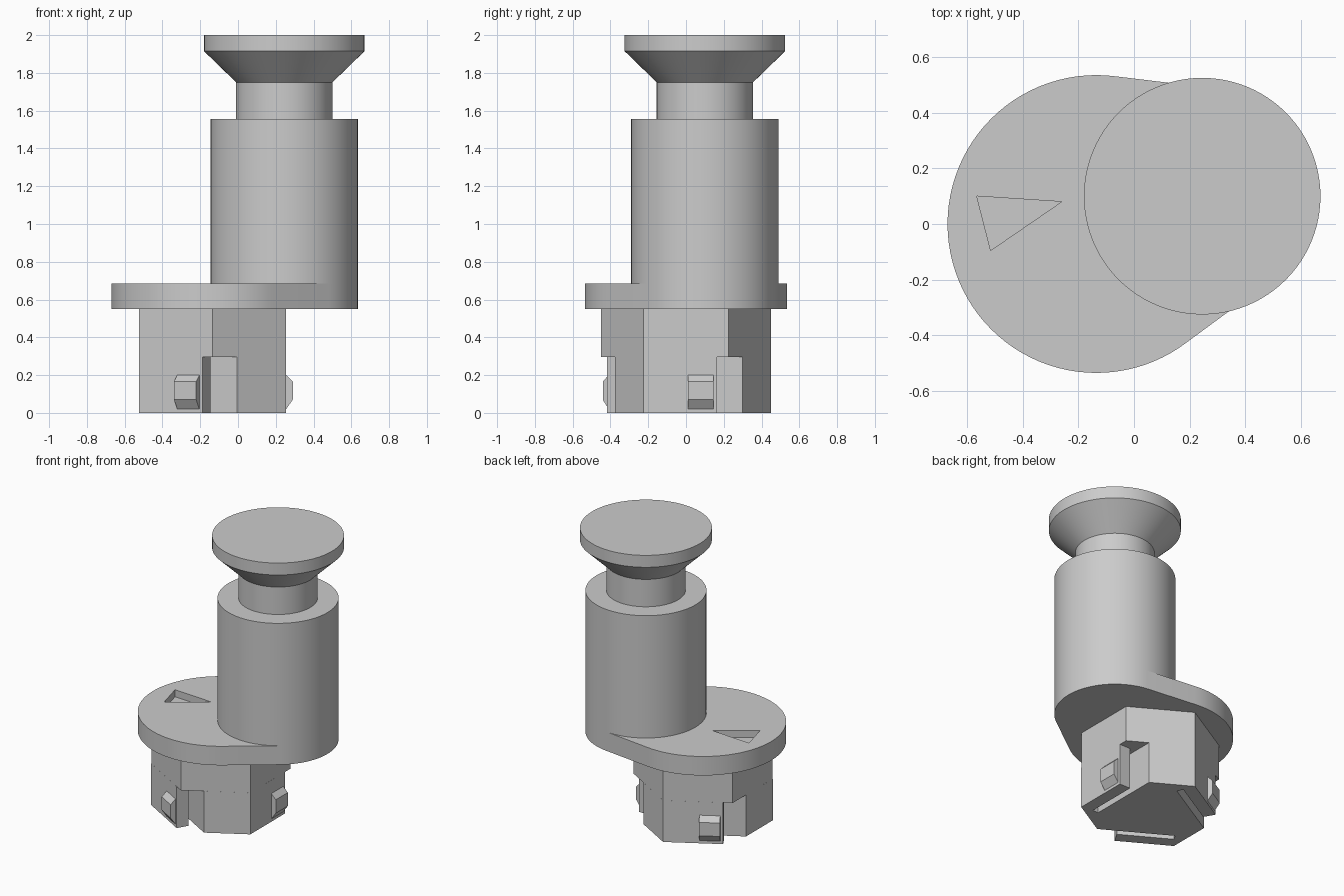
import bpy, bmesh, math
from mathutils import Vector, Matrix
from mathutils.geometry import convex_hull_2d

cube = bpy.data.objects.get("Cube")
if cube:
    bpy.data.objects.remove(cube, do_unlink=True)

SEGMENTS = 96
HUB = Vector((-0.135, 0.0))      # axis of the large plate and the keyed stem
POST = Vector((0.245, 0.10))     # axis of the offset knob
POST_RADIUS = 0.39
PLATE_BOTTOM, PLATE_TOP = 0.55, 0.685
SLOT_TOP = 0.295

grey = bpy.data.materials.new("light_grey")
grey.use_nodes = True
colour = (0.6, 0.6, 0.6, 1)
grey.diffuse_color = colour
grey.node_tree.nodes["Principled BSDF"].inputs["Base Color"].default_value = colour


def finish(name, bm, smooth=False):
    bmesh.ops.recalc_face_normals(bm, faces=bm.faces)
    mesh = bpy.data.meshes.new(name)
    bm.to_mesh(mesh)
    bm.free()
    mesh.materials.append(grey)
    obj = bpy.data.objects.new(name, mesh)
    bpy.context.collection.objects.link(obj)
    if smooth:
        make_smooth(obj)
    return obj


def make_smooth(obj):
    bpy.ops.object.select_all(action="DESELECT")
    obj.select_set(True)
    bpy.context.view_layer.objects.active = obj
    bpy.ops.object.shade_smooth_by_angle(angle=math.radians(25))


def prism(name, outline, bottom, top):
    bm = bmesh.new()
    face = bm.faces.new([bm.verts.new((p[0], p[1], bottom)) for p in outline])
    new = bmesh.ops.extrude_face_region(bm, geom=[face])["geom"]
    verts = [v for v in new if isinstance(v, bmesh.types.BMVert)]
    bmesh.ops.translate(bm, verts=verts, vec=(0, 0, top - bottom))
    return finish(name, bm)


def circle(centre, radius):
    return [centre + radius * Vector((math.cos(a), math.sin(a)))
            for a in (math.tau * i / SEGMENTS for i in range(SEGMENTS))]


# Plate: two circles joined by tangents, with a triangular pointer recess
points = circle(HUB, 0.535) + circle(POST, POST_RADIUS)
plate = prism("base_plate", [points[i] for i in convex_hull_2d(points)],
              PLATE_BOTTOM, PLATE_TOP)
cutter = prism("pointer_cutter", [(-0.565, 0.10), (-0.515, -0.095), (-0.26, 0.08)],
               PLATE_TOP - 0.05, PLATE_TOP + 0.1)
cutter.hide_render = True
cut = plate.modifiers.new("pointer_recess", "BOOLEAN")
cut.operation, cut.solver, cut.object = "DIFFERENCE", "EXACT", cutter
bpy.context.view_layer.objects.active = plate
bpy.ops.object.modifier_apply(modifier=cut.name)
bpy.data.objects.remove(cutter, do_unlink=True)
make_smooth(plate)

# Knob: post, neck and flared head turned as one profile
profile = [(POST_RADIUS, PLATE_TOP), (POST_RADIUS, 1.555), (0.255, 1.555),
           (0.255, 1.75), (0.425, 1.915), (0.425, 2.0)]
bm = bmesh.new()
rings = [[bm.verts.new((p.x, p.y, z)) for p in circle(POST, r)] for r, z in profile]
for low, high in zip(rings, rings[1:]):
    for i in range(SEGMENTS):
        j = (i + 1) % SEGMENTS
        bm.faces.new((low[i], low[j], high[j], high[i]))
bm.faces.new(rings[-1])
finish("knob", bm, smooth=True)

# Keyed stem: plain hexagon above, three slotted spring arms below
third = [(0.39, -0.225), (0.39, 0.163), (0.305, 0.163),
         (0.305, -0.21), (0.26, -0.21), (0.26, 0.30)]
turns = [Matrix.Rotation(math.tau * k / 3, 2) for k in range(3)]
prism("stem_lower", [HUB + t @ Vector(p) for t in turns for p in third], 0, SLOT_TOP)
hexagon = [HUB + 0.45 * Vector((math.cos(a), math.sin(a)))
           for a in (math.radians(30 + 60 * i) for i in range(6))]
prism("stem_upper", hexagon, SLOT_TOP, PLATE_BOTTOM)

# Snap catches: one chamfered bump on each spring arm
catch = [(0.38, 0.02), (0.39, 0.02), (0.425, 0.07), (0.425, 0.165),
         (0.39, 0.20), (0.38, 0.20)]
for number, turn in enumerate(turns, 1):
    bm = bmesh.new()
    ends = []
    for side in (0.01, 0.145):
        spots = [(HUB + turn @ Vector((n, side)), z) for n, z in catch]
        ends.append([bm.verts.new((p.x, p.y, z)) for p, z in spots])
        bm.faces.new(ends[-1])
    for i in range(len(catch)):
        j = (i + 1) % len(catch)
        bm.faces.new((ends[0][i], ends[0][j], ends[1][j], ends[1][i]))
    finish(f"snap_catch_{number}", bm)
